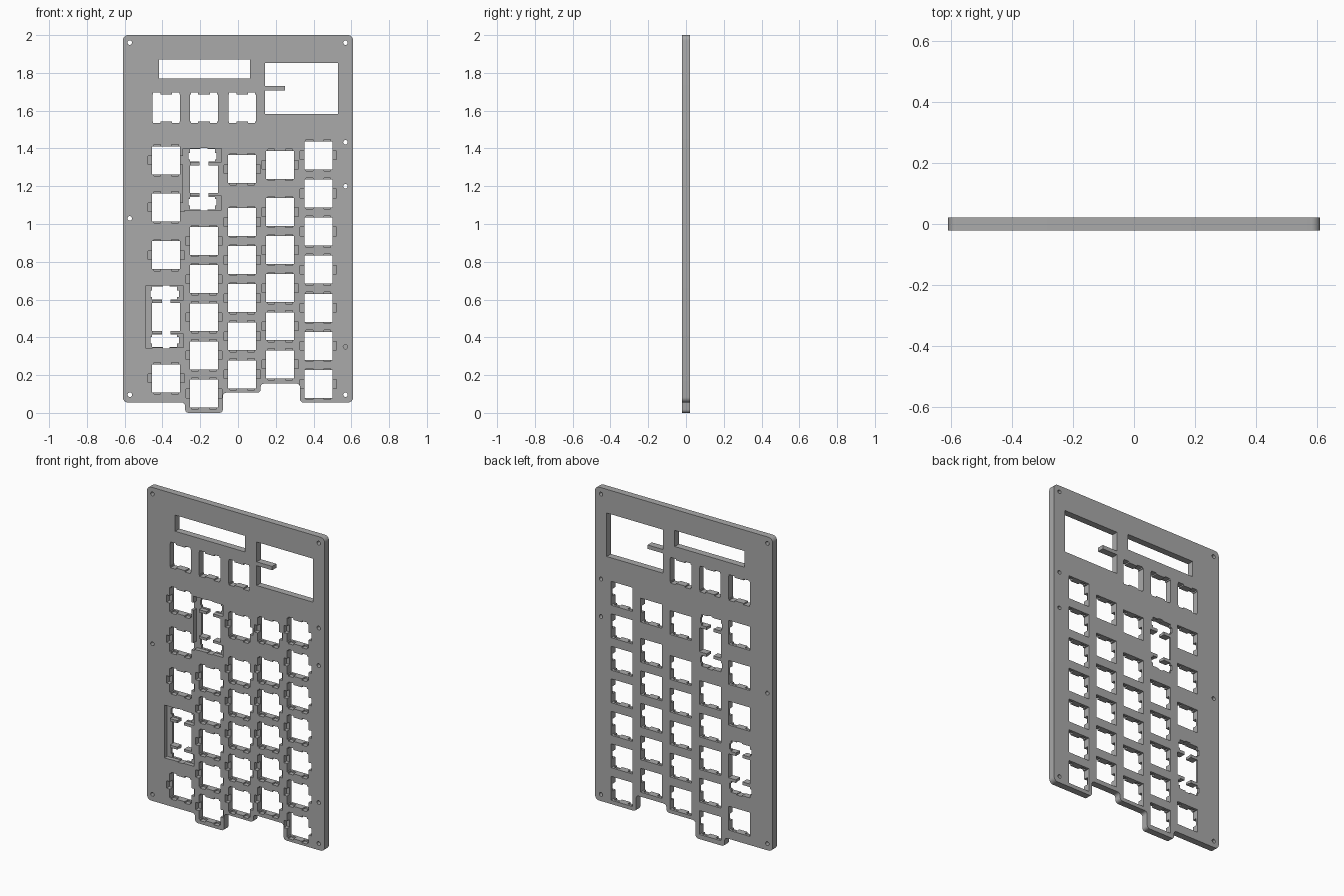
import bpy
import bmesh
from mathutils import Matrix, Vector

if "Cube" in bpy.data.objects:
    bpy.data.objects.remove(bpy.data.objects["Cube"], do_unlink=True)

HALF = 0.021       # half of the plate thickness
POCKET = 0.006     # depth (y) reached by the front pockets
PITCH = 0.2017     # distance between neighbouring keys

grey = bpy.data.materials.new("plate grey")
grey.use_nodes = True
grey.diffuse_color = (0.4, 0.4, 0.4, 1)
grey.node_tree.nodes["Principled BSDF"].inputs["Base Color"].default_value = (0.4, 0.4, 0.4, 1)


def make_object(name, bm):
    mesh = bpy.data.meshes.new(name)
    bmesh.ops.recalc_face_normals(bm, faces=bm.faces)
    bm.to_mesh(mesh)
    bm.free()
    obj = bpy.data.objects.new(name, mesh)
    bpy.context.collection.objects.link(obj)
    return obj


def round_corners(bm, outer, radius, segments):
    """Bevel the edges running through the plate, on its outer sides or elsewhere."""
    edges = [e for e in bm.edges
             if abs(e.verts[0].co.y - e.verts[1].co.y) > HALF
             and (abs(e.verts[0].co.x) > 0.6) == outer]
    bmesh.ops.bevel(bm, geom=edges, offset=radius, segments=segments,
                    profile=0.5, affect='EDGES')


# Plate: outline with a stepped lower edge and rounded corners
outline = [(-0.61, 2), (-0.61, 0.055), (-0.28, 0.055), (-0.28, 0), (-0.08, 0),
           (-0.08, 0.107), (0.12, 0.107), (0.12, 0.155), (0.328, 0.155),
           (0.328, 0.055), (0.61, 0.055), (0.61, 2)]
bm = bmesh.new()
face = bm.faces.new([bm.verts.new((x, -HALF, z)) for x, z in outline])
back = bmesh.ops.extrude_face_region(bm, geom=[face], use_keep_orig=True)["geom"]
bmesh.ops.translate(bm, verts=[v for v in back if isinstance(v, bmesh.types.BMVert)],
                    vec=(0, 2 * HALF, 0))
round_corners(bm, False, 0.018, 4)
round_corners(bm, True, 0.028, 6)
plate = make_object("key_plate", bm)
plate.data.materials.append(grey)

# Cutters gathered in one helper mesh
cut = bmesh.new()


def box(x0, x1, z0, z1, deep=0.05):
    """Cut a rectangle from the front face back to y = deep."""
    size = Vector((x1 - x0, deep + 0.05, z1 - z0))
    centre = Vector(((x0 + x1) / 2, (deep - 0.05) / 2, (z0 + z1) / 2))
    bmesh.ops.create_cube(cut, size=1, matrix=Matrix.LocRotScale(centre, None, size))


def centred(x, z, w, h, deep=0.05):
    box(x - w / 2, x + w / 2, z - h / 2, z + h / 2, deep)


def key(x, z):
    """Square opening with clip pockets on all four sides."""
    centred(x, z, 0.148, 0.148)
    centred(x, z, 0.192, 0.046, POCKET)
    for s in (-1, 1):
        centred(x + s * 0.047, z, 0.036, 0.166, POCKET)


def plain_key(x, z):
    """Opening with notches cut right through."""
    centred(x, z, 0.146, 0.143)
    for s in (-1, 1):
        centred(x + s * 0.05, z, 0.038, 0.16)


def tall_key(x, z):
    """Double-height opening with two stabiliser slots."""
    centred(x, z, 0.148, 0.148)
    centred(x, z, 0.046, 0.22)
    box(x - 0.11, x - 0.073, z - 0.164, z + 0.164, POCKET)
    for s in (-1, 1):
        zc = z + s * 0.1265
        centred(x - 0.008, zc, 0.132, 0.067)
        centred(x - 0.008, zc - s * 0.004, 0.15, 0.034)
        centred(x, zc, 0.036, 0.08)
        box(x - 0.109, x + 0.092, zc - 0.036, zc + 0.037, POCKET)


# Key columns: x, bottom key height, keys in the even run, extra keys above
columns = [(-0.38, 0.183, 1, (0.835, 1.088, 1.337)),
           (-0.18, 0.103, 5, ()),
           (0.022, 0.204, 5, (1.29,)),
           (0.223, 0.257, 5, (1.313,)),
           (0.425, 0.153, 7, ())]
for x, start, count, extras in columns:
    for z in [start + i * PITCH for i in range(count)] + list(extras):
        key(x, z)
for x in (-0.38, -0.18, 0.022):
    plain_key(x, 1.615)
tall_key(-0.38, 0.508)
tall_key(-0.18, 1.237)

# Display slot, and module window with a tongue on its left edge
box(-0.417, 0.063, 1.77, 1.87)
box(0.143, 0.25, 1.73, 1.853)
box(0.143, 0.25, 1.583, 1.706)
box(0.249, 0.53, 1.583, 1.853)

# Screw holes, one of them blind
holes = [(-0.573, z, 0.05) for z in (0.096, 1.03, 1.96)]
holes += [(0.569, z, 0.05) for z in (0.096, 1.2, 1.433, 1.96)]
holes.append((0.569, 0.35, POCKET))
for x, z, deep in holes:
    place = Matrix.Translation((x, (deep - 0.05) / 2, z)) @ Matrix.Rotation(1.5708, 4, 'X')
    bmesh.ops.create_cone(cut, cap_ends=True, segments=16, radius1=0.012, radius2=0.012,
                          depth=deep + 0.05, matrix=place)

cutter = make_object("opening_cutter", cut)
cutter.hide_render = True

# Cut all openings, then drop the helper
mod = plate.modifiers.new("openings", 'BOOLEAN')
mod.operation = 'DIFFERENCE'
mod.solver = 'EXACT'
mod.use_self = True
mod.object = cutter
bpy.context.view_layer.objects.active = plate
plate.select_set(True)
bpy.ops.object.modifier_apply(modifier=mod.name)
bpy.data.objects.remove(cutter, do_unlink=True)
bpy.ops.object.shade_smooth_by_angle()
